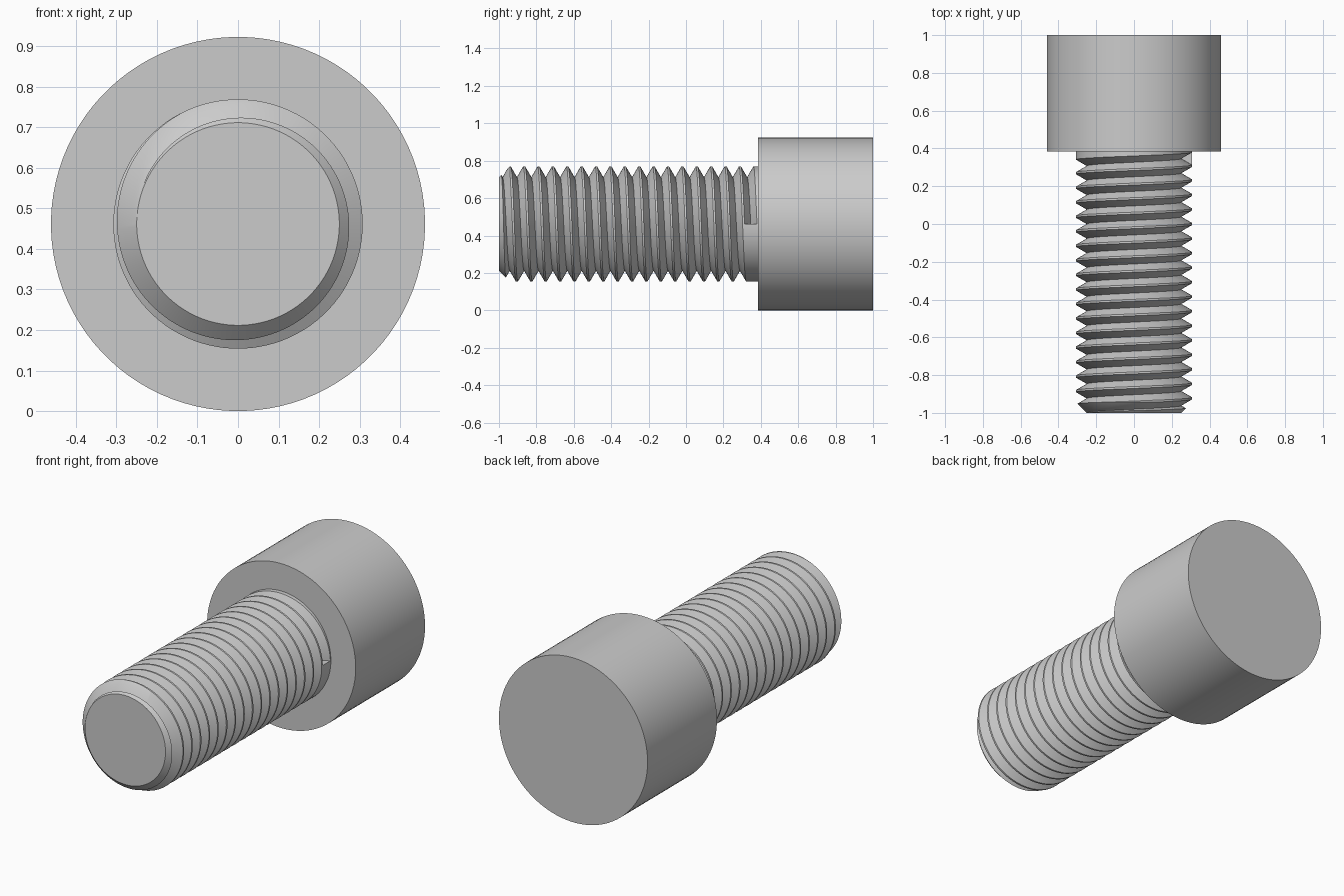
import bpy, bmesh
from math import sin, cos, pi, tan, radians

cube = bpy.data.objects.get("Cube")
if cube:
    bpy.data.objects.remove(cube, do_unlink=True)

# Main dimensions, all multiples of the thread pitch
PITCH = 1 / 13
HEAD_R = 6 * PITCH
THREAD_R = 4 * PITCH
ROOT_R = 3.25 * PITCH
TIP_Y, NECK_Y, END_Y = -1, -1 + 18 * PITCH, 1
SEGMENTS = 96
TURNS = 17.5


def point(angle, radius, y):
    """Point around the bolt axis, angle measured from the top towards +x."""
    return (radius * sin(angle), y, HEAD_R + radius * cos(angle))


def circle(y, radius):
    step = 2 * pi / SEGMENTS
    return [point((i + 0.5) * step, radius, y) for i in range(SEGMENTS)]


def skin(name, rings):
    """Closed mesh through a row of equal rings, capped at both ends."""
    bm = bmesh.new()
    rows = [[bm.verts.new(p) for p in ring] for ring in rings]
    for a, b in zip(rows, rows[1:]):
        for i in range(len(a)):
            j = (i + 1) % len(a)
            bm.faces.new((a[i], a[j], b[j], b[i]))
    bm.faces.new(rows[0])
    bm.faces.new(rows[-1])
    bmesh.ops.recalc_face_normals(bm, faces=bm.faces)
    mesh = bpy.data.meshes.new(name)
    bm.to_mesh(mesh)
    bm.free()
    obj = bpy.data.objects.new(name, mesh)
    bpy.context.collection.objects.link(obj)
    return obj


def activate(obj):
    bpy.ops.object.select_all(action='DESELECT')
    obj.select_set(True)
    bpy.context.view_layer.objects.active = obj


# Plain cylindrical head
head = skin("head", [circle(NECK_Y, HEAD_R), circle(END_Y, HEAD_R)])

# Shank blank with a 45 degree chamfer at the tip
chamfer = THREAD_R - ROOT_R
shank = skin("threaded_shank", [circle(TIP_Y, ROOT_R),
                                circle(TIP_Y + chamfer, THREAD_R),
                                circle(NECK_Y, THREAD_R)])

# Helical 60 degree V cutter, starting ahead of the tip
outer_r = THREAD_R + 0.006
half_width = (outer_r - ROOT_R) * tan(radians(30))
sections = []
for i in range(-SEGMENTS, int(TURNS * SEGMENTS) + 1):
    turn = i / SEGMENTS
    angle = 2 * pi * turn - pi / 2
    y = TIP_Y + turn * PITCH
    sections.append([point(angle, ROOT_R, y),
                     point(angle, outer_r, y - half_width),
                     point(angle, outer_r, y + half_width)])
cutter = skin("thread_cutter", sections)
cutter.hide_render = True

# Cut the thread, then drop the cutter
cut = shank.modifiers.new("thread", 'BOOLEAN')
cut.operation = 'DIFFERENCE'
cut.solver = 'EXACT'
cut.object = cutter
activate(shank)
bpy.ops.object.modifier_apply(modifier=cut.name)
bpy.data.objects.remove(cutter, do_unlink=True)

# Smooth round surfaces, crisp edges
for obj in (head, shank):
    activate(obj)
    bpy.ops.object.shade_smooth_by_angle(angle=radians(20))
